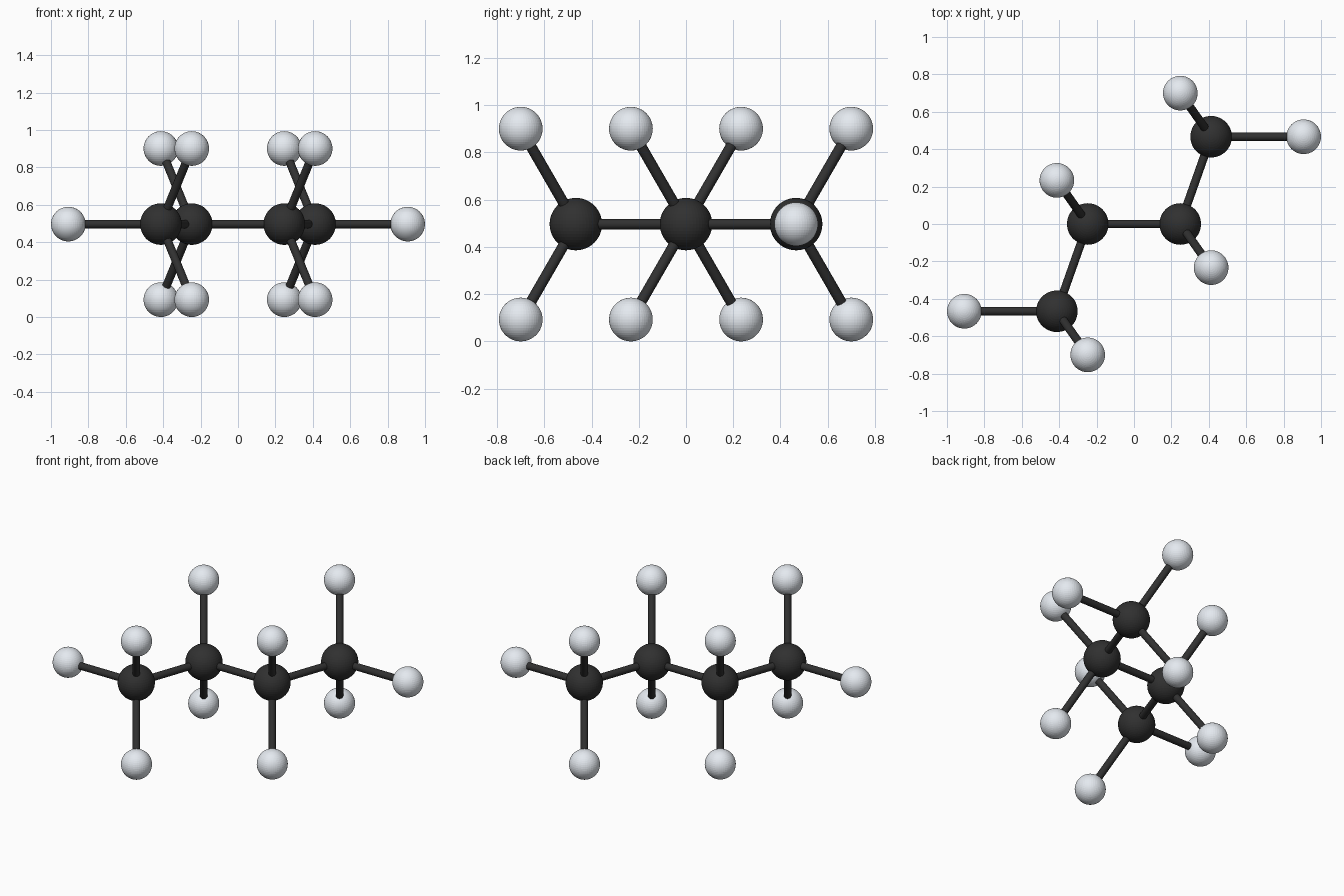
import bpy
import math
from mathutils import Vector

if "Cube" in bpy.data.objects:
    bpy.data.objects.remove(bpy.data.objects["Cube"])

L = 0.4948                      # bond length
R_H, R_C, R_B = 0.0925, 0.111, 0.0225
Z0 = math.sqrt(2 / 3) * L + R_H  # height of the carbon plane
DX, DY, DZ = L / 3, L * math.sqrt(2) / 3, L * math.sqrt(2 / 3)


def material(name, color):
    m = bpy.data.materials.new(name)
    m.diffuse_color = color
    m.use_nodes = True
    m.node_tree.nodes["Principled BSDF"].inputs["Base Color"].default_value = m.diffuse_color
    return m


dark = material("carbon_dark", (0.03, 0.03, 0.03, 1))
light = material("hydrogen_light", (0.78, 0.82, 0.87, 1))


def ball(name, pos, radius, mat):
    bpy.ops.mesh.primitive_uv_sphere_add(segments=48, ring_count=24, radius=radius, location=pos)
    ob = bpy.context.object
    ob.name = name
    ob.data.materials.append(mat)


def bond(name, a, b):
    d = b - a
    bpy.ops.mesh.primitive_cylinder_add(vertices=24, radius=R_B, depth=d.length, location=(a + b) / 2)
    ob = bpy.context.object
    ob.name = name
    ob.rotation_euler = d.to_track_quat('Z', 'Y').to_euler()
    ob.data.materials.append(dark)
    bpy.ops.object.shade_smooth_by_angle()


def carbon_with_hydrogens(name, carbon, offsets):
    ball(name + "_carbon", carbon, R_C, dark)
    for i, off in enumerate(offsets, 1):
        h = carbon + Vector(off)
        ball(f"{name}_hydrogen_{i}", h, R_H, light)
        bond(f"{name}_hydrogen_bond_{i}", carbon, h)


# The chain has half-turn symmetry about the vertical axis
for side, s in (("right", 1), ("left", -1)):
    inner = Vector((s * L / 2, 0, Z0))
    outer = inner + Vector((s * DX, s * 2 * DY, 0))
    carbon_with_hydrogens(side + "_inner", inner,
                          [(s * DX, -s * DY, DZ), (s * DX, -s * DY, -DZ)])
    carbon_with_hydrogens(side + "_outer", outer,
                          [(s * L, 0, 0), (-s * DX, s * DY, DZ), (-s * DX, s * DY, -DZ)])
    bond(side + "_chain_bond", inner, outer)

# Central bond
bond("center_chain_bond", Vector((-L / 2, 0, Z0)), Vector((L / 2, 0, Z0)))
